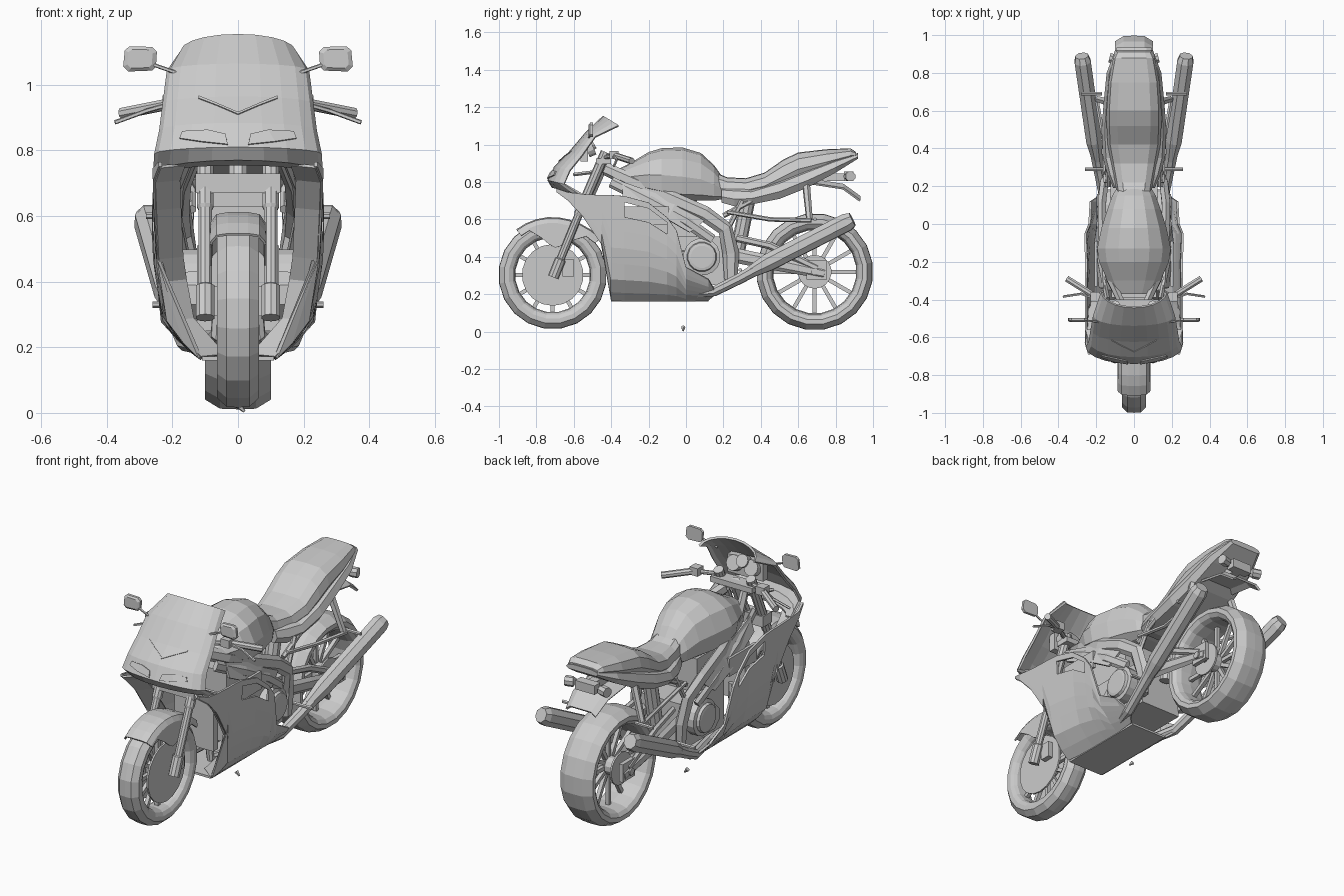
import bpy, bmesh, math
from mathutils import Vector

if "Cube" in bpy.data.objects:
    bpy.data.objects.remove(bpy.data.objects["Cube"])

GREY = (0.6, 0.6, 0.6, 1)
mat = bpy.data.materials.new("plain grey")
mat.use_nodes = True
mat.diffuse_color = GREY
mat.node_tree.nodes["Principled BSDF"].inputs["Base Color"].default_value = GREY


def skin(name, rings, closed=True, wrap=False, mirror=False, thick=0, skip=None):
    """Join rows of points into one surface, with an optional copy across x = 0."""
    bm = bmesh.new()
    for sign in ((1, -1) if mirror else (1,)):
        rows = [[bm.verts.new((sign * p[0], p[1], p[2])) for p in r] for r in rings]
        n = len(rows[0])
        for i in range(len(rows) if wrap else len(rows) - 1):
            a, b = rows[i], rows[(i + 1) % len(rows)]
            for j in range(n if closed else n - 1):
                if skip and skip(i, j):
                    continue
                k = (j + 1) % n
                f = (a[j], a[k], b[k], b[j])
                bm.faces.new(f if sign > 0 else f[::-1])
        if closed and not wrap:
            bm.faces.new(rows[0])
            bm.faces.new(rows[-1])
    bmesh.ops.recalc_face_normals(bm, faces=bm.faces)
    mesh = bpy.data.meshes.new(name)
    bm.to_mesh(mesh)
    bm.free()
    mesh.materials.append(mat)
    ob = bpy.data.objects.new(name, mesh)
    bpy.context.collection.objects.link(ob)
    if thick:
        m = ob.modifiers.new("thickness", "SOLIDIFY")
        m.thickness, m.offset = thick, 0


def lathe(name, y, z, profile, steps=18, **kw):
    """Turn (x, radius) points about an axle parallel to x."""
    turn = [2 * math.pi * (k + 0.5) / steps for k in range(steps)]
    skin(name, [[(x, y + r * math.cos(a), z + r * math.sin(a)) for a in turn]
                for x, r in profile], **kw)


def tube(name, pts, radii, sides=8, mirror=True, flat=1):
    """Sweep a polygon along points; flat scales it sideways."""
    pts = [Vector(p) for p in pts]
    if not isinstance(radii, (list, tuple)):
        radii = [radii] * len(pts)
    rings = []
    for i, p in enumerate(pts):
        d = (pts[min(i + 1, len(pts) - 1)] - pts[max(i - 1, 0)]).normalized()
        u = d.cross(Vector((0, 0, 1)) if abs(d.z) < 0.95 else Vector((0, 1, 0))).normalized()
        v = d.cross(u)
        turn = [2 * math.pi * (k + 0.5) / sides for k in range(sides)]
        rings.append([p + radii[i] * (u * math.cos(a) * flat + v * math.sin(a)) for a in turn])
    skin(name, rings, mirror=mirror)


def box(name, c, s, mirror=False):
    corners = ((-1, -1), (1, -1), (1, 1), (-1, 1))
    skin(name, [[(c[0] + s[0] * e, c[1] + s[1] * u, c[2] + s[2] * v) for u, v in corners]
                for e in (-1, 1)], mirror=mirror)


def body(name, half, stations):
    """Loft a symmetric section through (y, low, high, half width) stations."""
    ring = half + [(-x, h) for x, h in half[::-1] if x > 0]
    skin(name, [[(w * x, y, lo + (hi - lo) * h) for x, h in ring] for y, lo, hi, w in stations])


def lerp(table, t):
    for (a, p), (b, q) in zip(table, table[1:]):
        if t <= b:
            return p + (q - p) * max(0, (t - a) / (b - a))
    return table[-1][1]


# Wheels
def wheel(tag, y, z, R, w, disc):
    half = [(0, R), (.55 * w, R - .002), (w, R - .03), (w, R - .055), (.85 * w, R - .075),
            (.6 * w, R - .085), (0, R - .09)]
    lathe(tag + "_tyre", y, z, half + [(-x, r) for x, r in half[-2:0:-1]], 20, wrap=True)
    lathe(tag + "_hub", y, z, [(-w * .8, .035), (-w * .6, .05), (w * .6, .05), (w * .8, .035)], 12)
    for k in range(12):
        a = 2 * math.pi * k / 12
        c, s = math.cos(a), math.sin(a)
        tube(f"{tag}_spoke_{k}", [(0, y + r * c, z + r * s) for r in (.04, R - .085)],
             .015, 4, False)
    lathe(tag + "_brake_disc", y, z, [(w * .72, disc), (w * .72 + .01, disc)], mirror=True)


wheel("front", -.713, .303, .29, .064, .165)
wheel("rear", .688, .32, .313, .10, .09)

# Front fender with side skirts
rows = []
for k in range(9):
    a = math.radians(40 + 11 * k)
    drop = .27 - .12 * max(0, math.sin(math.pi * (k - 1) / 6)) if 1 < k < 7 else .27
    half = [(.083, drop), (.08, .28), (.064, .303), (.03, .309)]
    line = half + [(-x, r) for x, r in half[::-1]]
    stretch = 1 + .1 * max(0, 1 - k / 3)
    rows.append([(x, -.715 + r * stretch * math.cos(a), .30 + r * math.sin(a)) for x, r in line])
skin("front_fender", rows, closed=False, thick=.008)

# Fork, clamps and calipers
tube("fork_leg", [(.10, -.71, .29), (.10, -.672, .385), (.10, -.67, .39), (.10, -.576, .62),
                  (.10, -.572, .63), (.10, -.43, .96)], [.03, .03, .022, .022, .027, .027], 10)
box("front_caliper", (.075, -.63, .34), (.015, .03, .045), True)
box("upper_clamp", (0, -.44, .91), (.13, .04, .015))
box("lower_clamp", (0, -.535, .70), (.13, .04, .03))
tube("steering_stem", [(0, -.53, .70), (0, -.43, .92)], .03, 8, False)

# Upper cowl: centre line and side line, bent round from one to the other
COWL = [((-.44, 1.15), (.17, -.36, 1.10)), ((-.535, 1.06), (.212, -.485, 1.04)),
        ((-.62, .96), (.225, -.555, .94)), ((-.70, .88), (.235, -.62, .86)),
        ((-.735, .81), (.25, -.65, .79)), ((-.715, .775), (.258, -.56, .735)),
        ((-.62, .76), (.225, -.56, .735))]


def cowl_point(row, t, lift=0):
    i = min(int(row), len(COWL) - 2)
    f = row - i
    (p, s), (q, e) = COWL[i], COWL[i + 1]
    yc, zc = (p[k] + (q[k] - p[k]) * f for k in (0, 1))
    xs, ys, zs = (s[k] + (e[k] - s[k]) * f for k in (0, 1, 2))
    b = 1 - math.cos(abs(t) * math.pi / 2)
    return (xs * math.sin(t * math.pi / 2), yc + (ys - yc) * b - lift, zc + (zs - zc) * b + lift / 2)


skin("upper_cowl", [[cowl_point(i, k / 5) for k in range(-5, 6)] for i in range(len(COWL))],
     closed=False, thick=.012)
skin("headlight", [[cowl_point(r, t, .009) for r, t in edge] for edge in
                   (((3.5, .1), (3.3, .25), (3.3, .5)), ((3.95, .08), (3.8, .3), (3.6, .52)))],
     closed=False, thick=.006, mirror=True)
skin("cowl_crease", [[cowl_point(r, t, .008) for r in (row, row + .08)]
                     for row, t in ((1.95, .36), (2.25, .18), (2.6, 0))],
     closed=False, thick=.004, mirror=True)

# Side fairing with a vent, its front lip and the belly
WIDTH = [(.165, .11), (.2, .15), (.28, .212), (.45, .243), (.6, .25), (.75, .255)]
COLS = [(-.69, .765, .75), (-.63, .745, .705), (-.55, .735, .62), (-.45, .73, .47),
        (-.40, .73, .17), (-.33, .725, .166), (-.2, .69, .165), (-.1, .61, .165),
        (-.05, .54, .165), (0, .345, .165), (.12, .28, .17), (.155, .22, .2)]
STEPS = (0, .08, .2, .35, .5, .66, .8, .94, 1)


def fairing_point(y, z):
    bulge = .06 * max(0, y + .2) * min(1, (z - .165) * 8)
    nose = .3 * max(0, -.63 - y)
    return (lerp(WIDTH, z) + bulge - nose, y, z)


skin("side_fairing", [[fairing_point(y, lo + (hi - lo) * v) for v in STEPS] for y, hi, lo in COLS],
     closed=False, mirror=True, thick=.012, skip=lambda i, j: i in (5, 6) and j == 6)
EDGE = [(-.69, .75), (-.63, .705), (-.55, .62), (-.45, .47), (-.405, .40), (-.40, .28), (-.40, .17)]
skin("fairing_lip", [[(fairing_point(y, z)[0] - d, y + d * .7, z + d * .1) for d in (0, .035, .075)]
                     for y, z in EDGE], closed=False, mirror=True, thick=.01)
skin("belly_pan", [[(x, y, .166) for x in (-.11, 0, .11)] for y in (-.40, -.1, .12)],
     closed=False, thick=.012)
box("vent_inner", (.2, -.21, .62), (.008, .12, .05), True)
skin("frame_cover", [[(.155, -.34, .80), (.18, -.34, .72)], [(.175, -.05, .70), (.205, -.1, .60)],
                     [(.17, .12, .61), (.19, .02, .53)]], closed=False, mirror=True, thick=.012)

# Tank, seat and tail
DOME = [(0, 1), (.42, .95), (.78, .78), (1, .45), (.92, .12), (.6, 0)]
body("fuel_tank", DOME, [(-.37, .80, .865, .10), (-.30, .77, .90, .14), (-.20, .74, .96, .185),
                         (-.13, .72, .981, .195), (-.02, .70, .985, .172), (.08, .70, .955, .14),
                         (.15, .70, .89, .115), (.2, .71, .82, .085)])
PAD = [(0, 1), (.6, .97), (.9, .75), (1, .35), (.85, 0)]
body("seat", PAD, [(.16, .73, .85, .09), (.22, .73, .825, .10), (.32, .72, .82, .12),
                   (.42, .74, .85, .14), (.52, .78, .92, .145), (.6, .82, .958, .145),
                   (.75, .87, .975, .135), (.88, .92, .98, .11), (.91, .935, .96, .095)])
body("tail_fairing", PAD, [(.19, .69, .78, .11), (.26, .67, .78, .14), (.35, .68, .77, .165),
                           (.5, .71, .82, .172), (.65, .77, .88, .16), (.8, .85, .93, .145),
                           (.92, .925, .955, .10)])

# Rear fender and lights
skin("rear_fender", [[(-w, y, z - .02), (-w * .7, y, z), (w * .7, y, z), (w, y, z - .02)]
                     for y, z, w in ((.52, .76, .11), (.68, .81, .11), (.84, .785, .105),
                                     (.93, .72, .09))], closed=False, thick=.012)
box("tail_light", (0, .87, .83), (.06, .025, .025))
tube("rear_indicator", [(.05, .85, .83), (.085, .85, .83), (.09, .87, .83), (.13, .88, .83)],
     [.01, .01, .028, .028])
box("light_bracket", (0, .80, .825), (.025, .07, .02))

# Frame
tube("frame_spar", [(.06, -.43, .87), (.13, -.28, .80), (.165, -.08, .71), (.17, .1, .63),
                    (.16, .21, .55), (.14, .24, .42), (.135, .24, .28)],
     [.035, .04, .042, .042, .042, .045, .035], 6, flat=.6)
tube("frame_lower_spar", [(.14, -.40, .80), (.18, -.2, .70), (.185, 0, .59), (.165, .14, .49)],
     .03, 6, flat=.5)
tube("subframe_rail", [(.14, .2, .62), (.14, .35, .70), (.12, .66, .80)], .014, 6)
tube("subframe_strut", [(.15, .23, .56), (.14, .30, .70)], .014, 6)
tube("muffler_stay", [(.15, .22, .64), (.16, .45, .60), (.2, .67, .595)], .012, 6)
tube("muffler_hanger", [(.12, .64, .81), (.19, .66, .60)], [.022, .018], 6)

# Engine and cooling
box("engine_block", (0, .03, .38), (.125, .19, .13))
box("cylinder_head", (0, -.1, .6), (.11, .16, .10))
box("radiator", (0, -.37, .47), (.12, .02, .16))
lathe("engine_cover", .085, .40, [(.11, .10), (.175, .10), (.18, .08), (.195, .075), (.198, .06)],
      16, mirror=True)
lathe("sprocket_cover", .0, .36, [(.11, .08), (.16, .075)], 8, mirror=True)
tube("rear_shock", [(0, .27, .40), (0, .33, .70)], .04, 10, False)

# Swingarm
tube("swingarm", [(.11, .2, .42), (.125, .45, .37), (.13, .74, .31)], [.04, .038, .028], 6, flat=.5)
tube("swingarm_brace", [(.11, .27, .50), (.125, .45, .46), (.13, .70, .34)], .02, 6, flat=.7)
tube("rear_axle", [(-.15, .69, .32), (.15, .69, .32)], .02, 8, False)
box("axle_plate", (.125, .70, .33), (.012, .055, .05), True)

# Exhaust
tube("header_pipe", [(.05, -.34, .40), (.06, -.33, .24), (.1, -.05, .20), (.16, .15, .215),
                     (.185, .28, .28), (.2, .37, .33)], [.022, .024, .026, .028, .03, .034])
tube("silencer", [(.195, .34, .315), (.212, .44, .37), (.272, .86, .585), (.276, .89, .60)],
     [.032, .05, .052, .04], 8, flat=.9)

# Handlebars, levers, mirrors and instruments
tube("handlebar", [(.10, -.44, .93), (.2, -.385, .94), (.215, -.377, .94), (.355, -.29, .912)],
     [.012, .012, .018, .018])
tube("hand_lever", [(.19, -.40, .945), (.28, -.37, .92), (.375, -.385, .885)], .007, 5)
box("switch_block", (.205, -.385, .945), (.025, .025, .022), True)
tube("mirror_stalk", [(.17, -.52, 1.03), (.27, -.51, 1.065)], .006, 5)
shape = [(.25, 1.055), (.262, 1.043), (.335, 1.04), (.35, 1.055), (.345, 1.105), (.33, 1.117),
         (.262, 1.115), (.247, 1.10)]
skin("mirror", [[(.3 + (x - .3) * s, y, 1.08 + (z - 1.08) * s) for x, z in shape]
                for y, s in ((-.52, .75), (-.512, 1), (-.497, 1))], mirror=True)
box("instrument_panel", (0, -.545, .96), (.11, .02, .05))
tube("gauge", [(.055, -.53, .97), (.055, -.495, .985)], .042, 12)
tube("centre_gauge", [(0, -.53, .99), (0, -.495, 1.01)], .035, 12, False)
tube("cowl_stay", [(.05, -.44, .86), (.12, -.6, .84)], .01, 5)

# Foot pegs and stand foot
tube("rider_peg", [(.13, .29, .33), (.26, .29, .33)], .01, 6)
tube("passenger_peg", [(.17, .69, .60), (.28, .69, .60)], .01, 6)
tube("stand_foot", [(0, -.015, .025), (.02, -.015, .004)], [.012, .004], 5, False)
